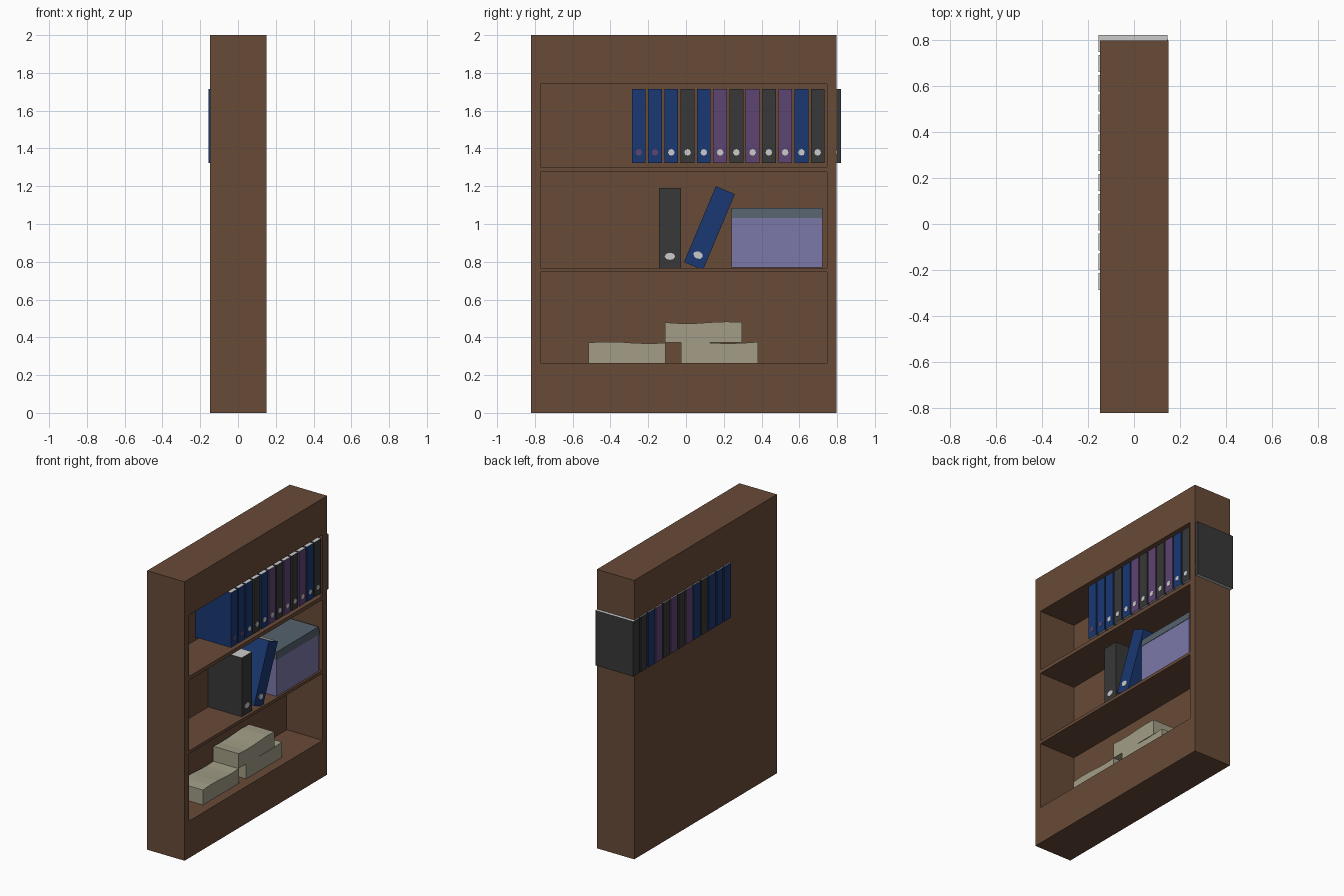
import bpy, bmesh, math
from mathutils import Matrix, Vector

if "Cube" in bpy.data.objects:
    bpy.data.objects.remove(bpy.data.objects["Cube"])


def mat(name, c):
    m = bpy.data.materials.new(name)
    m.diffuse_color = (*c, 1)
    m.use_nodes = True
    m.node_tree.nodes["Principled BSDF"].inputs["Base Color"].default_value = m.diffuse_color
    return m


WOOD = mat("wood", (.14, .07, .04))
BLUE = mat("blue", (.01, .04, .17))
PURPLE = mat("purple", (.11, .058, .17))
DARK = mat("charcoal", (.04, .04, .04))
LAV = mat("lavender", (.2, .19, .4))
LID = mat("slate", (.09, .12, .15))
PAPER = mat("paper", (.36, .34, .24))
LIGHT = mat("light_grey", (.55, .55, .55))


def finish(bm, name, mats):
    me = bpy.data.meshes.new(name)
    bm.normal_update()
    bm.to_mesh(me)
    bm.free()
    for m in mats:
        me.materials.append(m)
    ob = bpy.data.objects.new(name, me)
    bpy.context.collection.objects.link(ob)
    return ob


def add_box(bm, lo, hi):
    lo, hi = Vector(lo), Vector(hi)
    m = Matrix.Translation((lo + hi) / 2) @ Matrix.Diagonal((*(hi - lo), 1))
    return bmesh.ops.create_cube(bm, size=1, matrix=m)["verts"]


def box(name, lo, hi, m):
    bm = bmesh.new()
    add_box(bm, lo, hi)
    return finish(bm, name, [m])


# Bookcase body with three recessed bays
case = box("bookcase", (-.147, -.82, 0), (.15, .796, 2), WOOD)
for z0, z1 in ((.265, .746), (.768, 1.275), (1.302, 1.741)):
    cut = box("bay_cutter", (-.136, -.77, z0), (.3, .746, z1), WOOD)
    cut.hide_render = True
    mod = case.modifiers.new("bay", "BOOLEAN")
    mod.operation, mod.solver, mod.object = "DIFFERENCE", "EXACT", cut
    bpy.context.view_layer.objects.active = case
    bpy.ops.object.modifier_apply(modifier=mod.name)
    bpy.data.objects.remove(cut)


def binder(name, x0, x1, y, z, w, h, cover, ring=LIGHT, tilt=0):
    """Ring binder centred on (y, z): pale paper ends, finger-hole disc on the spine."""
    bm = bmesh.new()
    add_box(bm, (x0, -w / 2, -h / 2), (x1, w / 2, h / 2))
    bm.normal_update()
    for f in bm.faces:
        if abs(f.normal.z) > .9:
            f.material_index = 1
    s = Matrix.Diagonal((1, w * .24, h * .045, 1))
    m = Matrix.Translation((x1, 0, -h * .355)) @ s @ Matrix.Rotation(math.pi / 2, 4, "Y")
    old = set(bm.faces)
    bmesh.ops.create_cone(bm, cap_ends=True, segments=8, radius1=1, radius2=1,
                          depth=.004, matrix=m)
    for f in set(bm.faces) - old:
        f.material_index = 2
    ob = finish(bm, name, [cover, LIGHT, ring])
    ob.location = (0, y, z)
    ob.rotation_euler.x = tilt
    return ob


# Top row of binders, the last one poking through the side
row = [BLUE, BLUE, BLUE, DARK, BLUE, PURPLE, DARK, PURPLE, DARK, PURPLE, BLUE, DARK, DARK]
for i, c in enumerate(row):
    binder(f"binder_{i + 1}", -.155, .145, -.25 + i * .0861, 1.519, .073, .394, c,
           PURPLE if i < 2 else LIGHT)

# Middle bay: upright and leaning binders
binder("upright_binder", -.136, .13, -.085, .979, .116, .423, DARK)
binder("leaning_binder", -.134, .135, .124, .978, .109, .436, BLUE,
       tilt=-math.radians(22.8))

# Storage box with tapered lid
box("storage_box", (-.13, .24, .77), (.138, .723, 1.035), LAV)
bm = bmesh.new()
vs = add_box(bm, (-.133, .237, 1.033), (.141, .726, 1.085))
for v in vs:
    if v.co.z > 1.06:
        v.co.x = .004 + (v.co.x - .004) * .95
        v.co.y = .4815 + (v.co.y - .4815) * .98
finish(bm, "storage_box_lid", [LID])


# Paper stacks with slightly wavy tops
def paper_stack(name, y0, y1, z0, z1, phase):
    bm = bmesh.new()
    prof = [(y0, z0), (y1, z0)]
    n = 5
    for i in range(n + 1):
        t = 1 - i / n
        prof.append((y0 + (y1 - y0) * t, z1 + .005 * math.sin(phase + t * 6)))
    f = bm.faces.new([bm.verts.new((-.12, y, z)) for y, z in prof])
    new = bmesh.ops.extrude_face_region(bm, geom=[f])["geom"]
    bmesh.ops.translate(bm, vec=(.202, 0, 0),
                        verts=[g for g in new if isinstance(g, bmesh.types.BMVert)])
    bmesh.ops.recalc_face_normals(bm, faces=bm.faces)
    finish(bm, name, [PAPER])


paper_stack("paper_stack_left", -.515, -.108, .265, .372, 0)
paper_stack("paper_stack_right", -.026, .38, .265, .372, 1)
paper_stack("paper_stack_upper", -.112, .296, .372, .478, 3)
